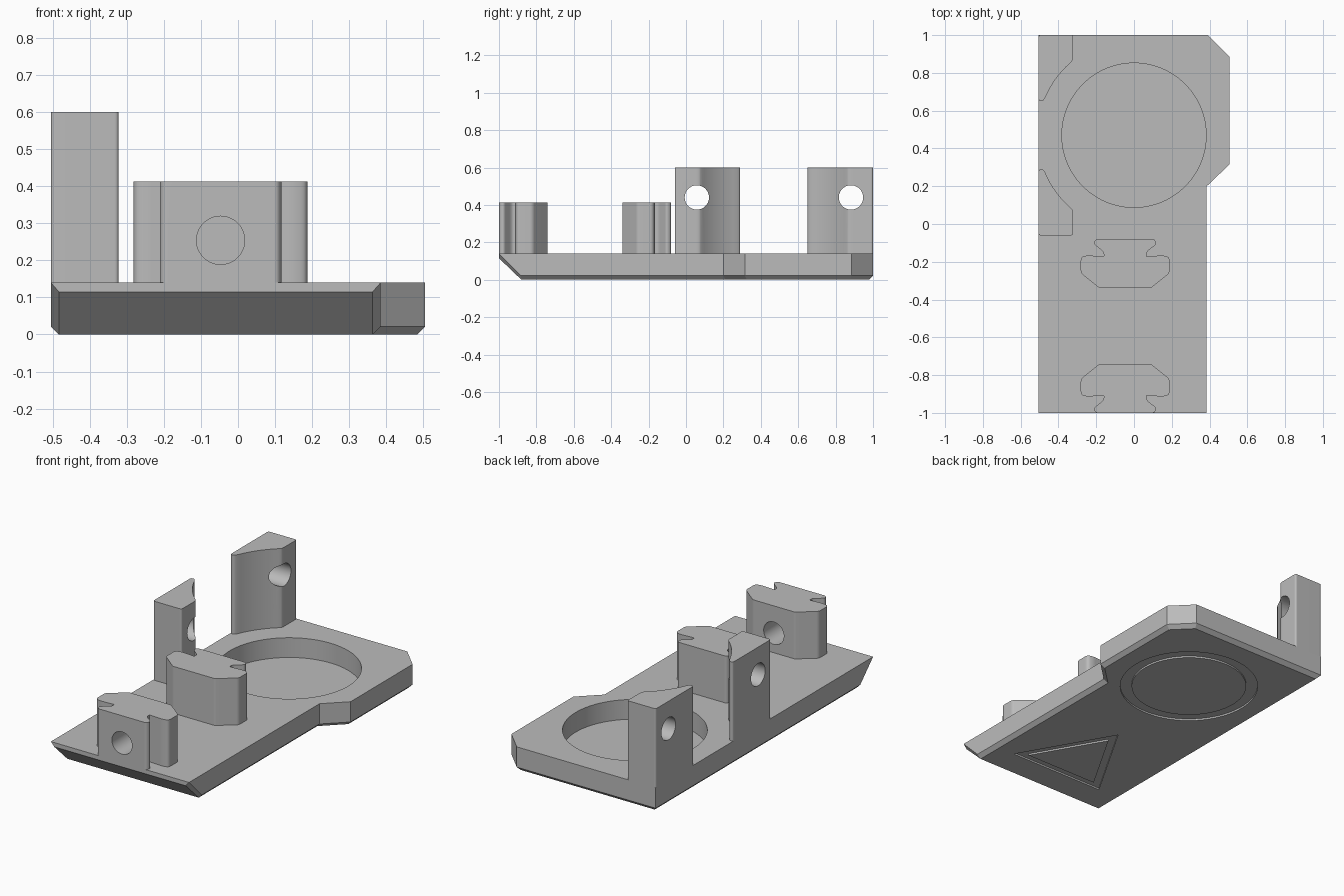
import bpy, bmesh, math
from mathutils import Vector

cube = bpy.data.objects.get("Cube")
if cube:
    bpy.data.objects.remove(cube, do_unlink=True)

grey = bpy.data.materials.new("plain_grey")
grey.use_nodes = True
GREY = (0.5, 0.5, 0.5, 1)
grey.diffuse_color = GREY
bsdf = next(n for n in grey.node_tree.nodes if n.type == "BSDF_PRINCIPLED")
bsdf.inputs["Base Color"].default_value = GREY

TOP = 0.14            # top of the plate
RING_Y = 0.47         # centre of the round pocket
CLIP_X, CLIP_Y = -0.047, -0.54   # symmetry lines of the two clips


def make_object(name, bm):
    bmesh.ops.recalc_face_normals(bm, faces=bm.faces)
    mesh = bpy.data.meshes.new(name)
    bm.to_mesh(mesh)
    bm.free()
    mesh.materials.append(grey)
    obj = bpy.data.objects.new(name, mesh)
    bpy.context.collection.objects.link(obj)
    return obj


def rounded(points, steps=5):
    """Round each (x, y, size) corner; a size of 0 stays sharp."""
    out = []
    for i, (x, y, d) in enumerate(points):
        p = Vector((x, y))
        if not d:
            out.append(p)
            continue
        a = Vector(points[i - 1][:2]) - p
        b = Vector(points[(i + 1) % len(points)][:2]) - p
        a = a.normalized() * min(d, a.length * 0.45)
        b = b.normalized() * min(d, b.length * 0.45)
        for k in range(steps + 1):
            t = k / steps
            out.append(p + a * (1 - t) ** 2 + b * t ** 2)
    return out


def prism(name, outline, z0, z1):
    bm = bmesh.new()
    low = [bm.verts.new((p[0], p[1], z0)) for p in outline]
    high = [bm.verts.new((p[0], p[1], z1)) for p in outline]
    bm.faces.new(low)
    bm.faces.new(high)
    n = len(outline)
    for i in range(n):
        j = (i + 1) % n
        bm.faces.new((low[i], low[j], high[j], high[i]))
    return make_object(name, bm)


def circle(cx, cy, r, n, start=0.0):
    return [(cx + r * math.cos(start + math.tau * i / n),
             cy + r * math.sin(start + math.tau * i / n)) for i in range(n)]


def cut(obj, cutter):
    mod = obj.modifiers.new("cut", "BOOLEAN")
    mod.operation, mod.solver, mod.object = "DIFFERENCE", "EXACT", cutter
    bpy.context.view_layer.objects.active = obj
    bpy.ops.object.modifier_apply(modifier=mod.name)
    bpy.data.objects.remove(cutter, do_unlink=True)


def bore(obj, location, rotation):
    drill = prism("drill", circle(0, 0, 0.065, 48), -0.3, 0.3)
    drill.location, drill.rotation_euler = location, rotation
    bpy.context.view_layer.update()
    cut(obj, drill)


def engrave(obj, outer, inner):
    """Cut a shallow groove between two outlines in the underside."""
    groove = prism("groove", outer, -0.05, 0.01)
    cut(groove, prism("island", inner, -0.1, 0.1))
    cut(obj, groove)


# Base plate: side tab, chamfered underside and sloping front
plan = [(-0.505, -1), (0.385, -1), (0.385, 0.2), (0.505, 0.315),
        (0.505, 0.885), (0.39, 1), (-0.505, 1)]
foot = [(-0.483, -0.88), (0.363, -0.88), (0.363, 0.21), (0.483, 0.325),
        (0.483, 0.875), (0.38, 0.978), (-0.483, 0.978)]
bm = bmesh.new()
upper = [bm.verts.new((x, y, TOP)) for x, y in plan]
middle = [bm.verts.new((x, max(y, -0.882), 0.022)) for x, y in plan]
lower = [bm.verts.new((x, y, 0)) for x, y in foot]
lip = [bm.verts.new((x, -1, 0.115)) for x, y in foot[:2]]
bm.faces.new(upper)
bm.faces.new(lower)
for i in range(1, len(plan)):
    j = (i + 1) % len(plan)
    bm.faces.new((upper[i], upper[j], middle[j], middle[i]))
    bm.faces.new((middle[i], middle[j], lower[j], lower[i]))
bm.faces.new((upper[0], upper[1], lip[1], lip[0]))
bm.faces.new((lip[0], lip[1], lower[1], lower[0]))
for k in (0, 1):
    bm.faces.new((upper[k], lip[k], lower[k], middle[k]))
plate = make_object("base_plate", bm)

# Round pocket above, ring and triangle grooves below
cut(plate, prism("pocket", circle(0, RING_Y, 0.382, 96), 0.025, 0.3))
engrave(plate, circle(0, RING_Y, 0.378, 96), circle(0, RING_Y, 0.315, 96))
engrave(plate, *[circle(CLIP_X, -0.545, r, 3, math.pi / 2) for r in (0.353, 0.27)])
parts = [plate]

# Clips: mirrored half profile with a hooked neck
half = [(0.135, 0.20, 0.008), (0.235, 0.28, 0.015), (0.235, 0.365, 0.02),
        (0.20, 0.374, 0.015), (0.113, 0.368, 0.005), (0.113, 0.392, 0.02),
        (0.168, 0.435, 0.015), (0.155, 0.46, 0.012)]
profile = half + [(-x, y, d) for x, y, d in reversed(half)]
for name, side in (("front_clip", -1), ("middle_clip", 1)):
    outline = rounded([(CLIP_X + x, CLIP_Y + side * y, d) for x, y, d in profile])
    clip = prism(name, outline, TOP, 0.413)
    if side < 0:
        bore(clip, (CLIP_X, -0.87, 0.254), (math.pi / 2, 0, 0))
    parts.append(clip)

# Tall posts: concave side follows the round pocket
arc = [(0.51 * math.cos(math.radians(a)), 0.51 * math.sin(math.radians(a)), 0)
       for a in range(157, 130, -2)]
post_profile = ([(-0.505, 0.53, 0.012), (-0.505, 0.18, 0.015), (-0.482, 0.18, 0.012)]
                + arc + [(-0.322, 0.40, 0.02), (-0.322, 0.53, 0.012)])
for name, side in (("rear_post", 1), ("middle_post", -1)):
    outline = rounded([(x, RING_Y + side * y, d) for x, y, d in post_profile])
    post = prism(name, outline, TOP, 0.6)
    bore(post, (-0.42, RING_Y + side * 0.412, 0.44), (0, math.pi / 2, 0))
    parts.append(post)

# Smooth the curves and keep the flats flat
for obj in parts:
    bpy.ops.object.select_all(action="DESELECT")
    obj.select_set(True)
    bpy.context.view_layer.objects.active = obj
    bpy.ops.object.shade_smooth_by_angle(angle=math.radians(30))
    weighted = obj.modifiers.new("flat_normals", "WEIGHTED_NORMAL")
    weighted.keep_sharp = True
